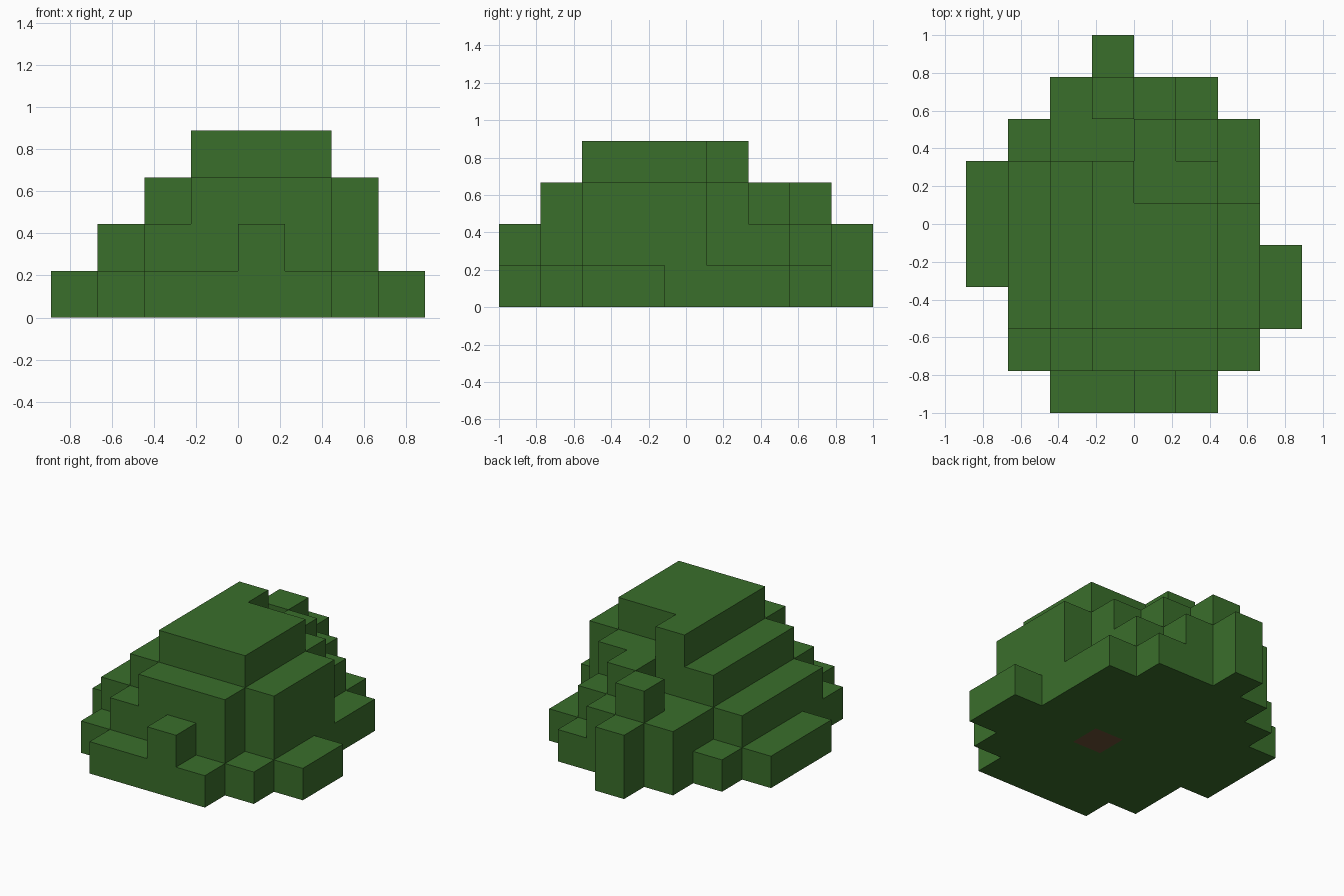
import bpy
import bmesh
from mathutils import Vector

UNIT = 2 / 9  # edge of one cube

# Stack heights in cubes: one row per step from front to back, one digit per column from -x to +x
HEIGHTS = ["00112100",
           "01233310",
           "02344431",
           "12344431",
           "12344430",
           "12343310",
           "01223210",
           "00232100",
           "00020000"]
TRUNK = (4, 3)
ROWS, COLUMNS = len(HEIGHTS), len(HEIGHTS[0])

default = bpy.data.objects.get("Cube")
if default:
    bpy.data.objects.remove(default, do_unlink=True)


def make_material(name, colour):
    mat = bpy.data.materials.new(name)
    mat.use_nodes = True
    mat.diffuse_color = (*colour, 1)
    bsdf = mat.node_tree.nodes["Principled BSDF"]
    bsdf.inputs["Base Color"].default_value = (*colour, 1)
    bsdf.inputs["Roughness"].default_value = 0.9
    return mat


def cube_skin(name, cells, hidden, mat):
    """Build the outer faces of a set of grid cubes, leaving out faces that touch hidden cells."""
    bm = bmesh.new()
    offset = Vector((COLUMNS / 2, ROWS / 2, 0))
    for cell in cells:
        centre = Vector(cell) + Vector((0.5, 0.5, 0.5)) - offset
        for axis in range(3):
            for sign in (-1, 1):
                normal = Vector((0, 0, 0))
                normal[axis] = sign
                neighbour = tuple(int(c + n) for c, n in zip(cell, normal))
                if neighbour in cells or neighbour in hidden:
                    continue
                u = Vector((0, 0, 0))
                u[(axis + 1) % 3] = 0.5
                v = normal.cross(u)
                middle = centre + normal / 2
                corners = (-u - v, u - v, u + v, v - u)
                bm.faces.new([bm.verts.new((middle + c) * UNIT) for c in corners])
    bmesh.ops.remove_doubles(bm, verts=bm.verts[:], dist=0.001)
    mesh = bpy.data.meshes.new(name)
    bm.to_mesh(mesh)
    bm.free()
    mesh.materials.append(mat)
    obj = bpy.data.objects.new(name, mesh)
    bpy.context.collection.objects.link(obj)
    return obj


leaf_green = make_material("leaf green", (0.042, 0.156, 0.024))
bark_brown = make_material("bark brown", (0.150, 0.080, 0.035))

# Trunk cube set into the underside
trunk = {(*TRUNK, 0)}

# Stepped foliage around and above the trunk
foliage = {(i, j, k)
           for j, row in enumerate(HEIGHTS)
           for i, height in enumerate(row)
           for k in range(int(height))} - trunk

cube_skin("foliage", foliage, trunk, leaf_green)
cube_skin("trunk", trunk, set(), bark_brown)
